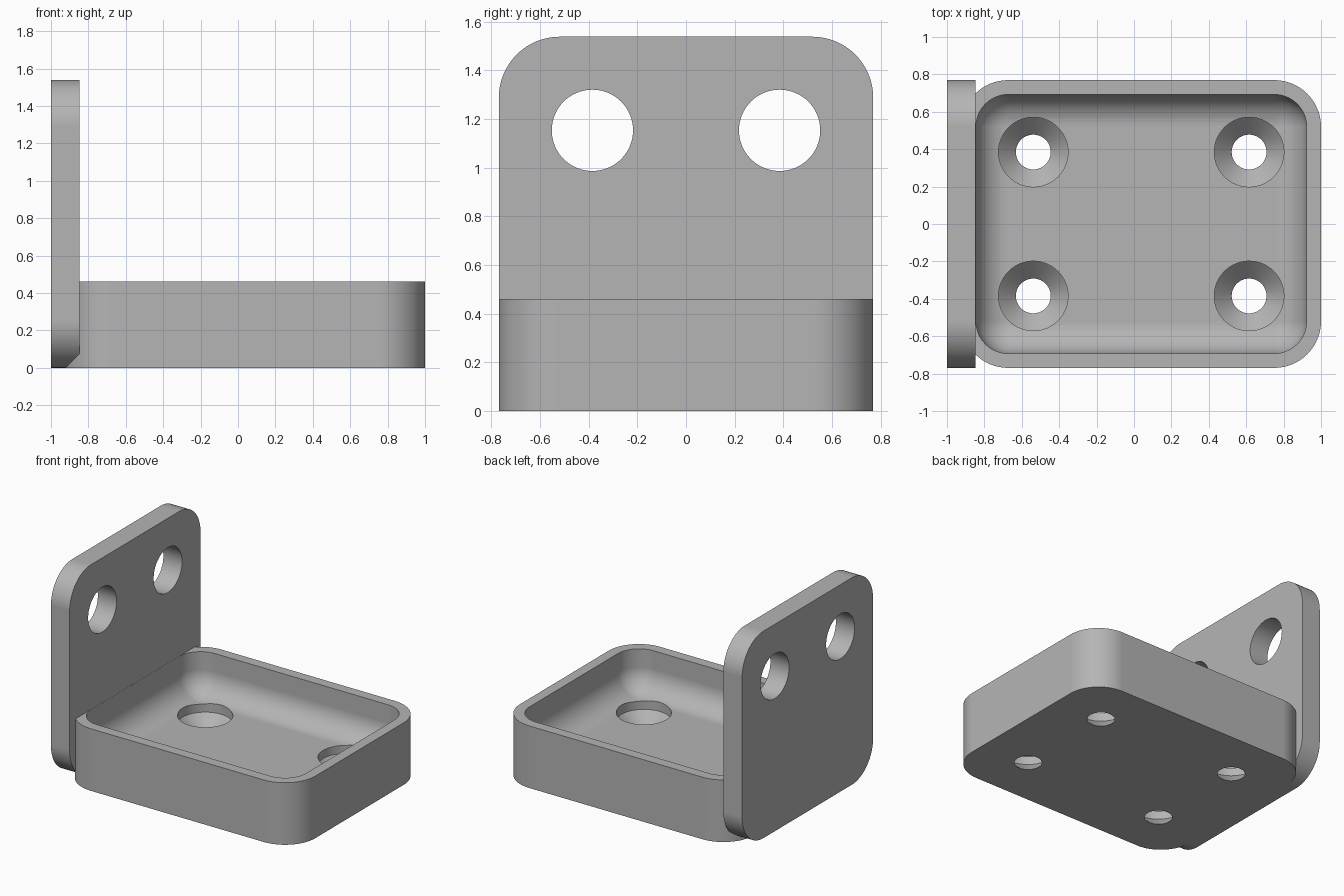
import bpy, bmesh
from math import sin, cos, pi, radians
from mathutils import Matrix, Vector

cube = bpy.data.objects.get("Cube")
if cube:
    bpy.data.objects.remove(cube)

MM = 1 / 13             # one design unit
WIDTH = 20 * MM
RADIUS = 0.25           # corner radius shared by tray and plate
WALL = MM
FLOOR = 2 * MM
RIM = 6 * MM
PLATE_X = -1 + 2 * MM   # inner face of the plate
TRAY_X = -1 + MM        # hidden left side of the tray

grey = bpy.data.materials.new("plain grey")
grey.use_nodes = True
colour = (0.46, 0.46, 0.46, 1)
grey.diffuse_color = colour
grey.node_tree.nodes["Principled BSDF"].inputs["Base Color"].default_value = colour


def rounded_rect(u0, u1, v0, v1, r, steps=16):
    """Counter-clockwise outline of a rounded rectangle."""
    centres = [(u1 - r, v1 - r), (u0 + r, v1 - r), (u0 + r, v0 + r), (u1 - r, v0 + r)]
    return [(cu + r * cos((k + i / steps) * pi / 2), cv + r * sin((k + i / steps) * pi / 2))
            for k, (cu, cv) in enumerate(centres) for i in range(steps + 1)]


def circle(r, steps=64):
    return [(r * cos(2 * pi * i / steps), r * sin(2 * pi * i / steps)) for i in range(steps)]


def loft(name, rings, matrix=Matrix()):
    """Solid made from (outline, height) rings, capped at both ends."""
    bm = bmesh.new()
    loops = [[bm.verts.new(matrix @ Vector((u, v, h))) for u, v in pts] for pts, h in rings]
    for a, b in zip(loops, loops[1:]):
        for i in range(len(a)):
            j = (i + 1) % len(a)
            bm.faces.new((a[i], a[j], b[j], b[i]))
    bm.faces.new(loops[0][::-1])
    bm.faces.new(loops[-1])
    bmesh.ops.recalc_face_normals(bm, faces=bm.faces)
    mesh = bpy.data.meshes.new(name)
    bm.to_mesh(mesh)
    bm.free()
    mesh.materials.append(grey)
    obj = bpy.data.objects.new(name, mesh)
    bpy.context.collection.objects.link(obj)
    return obj


def combine(target, tool, operation):
    """Apply a boolean and discard the tool."""
    tool.hide_render = True
    mod = target.modifiers.new(operation, 'BOOLEAN')
    mod.operation = operation
    mod.solver = 'EXACT'
    mod.object = tool
    bpy.context.view_layer.objects.active = target
    bpy.ops.object.modifier_apply(modifier=mod.name)
    bpy.data.objects.remove(tool)


# Tray block and upright plate
outline = rounded_rect(TRAY_X, 1, -WIDTH / 2, WIDTH / 2, RADIUS)
bracket = loft("tray_bracket", [(outline, 0), (outline, RIM)])

sideways = Matrix(((0, 0, 1, 0), (1, 0, 0, 0), (0, 1, 0, 0), (0, 0, 0, 1)))
outline = rounded_rect(-WIDTH / 2, WIDTH / 2, 0, WIDTH, RADIUS)
plate = loft("upright_plate", [(outline, -1), (outline, PLATE_X)], sideways)
combine(bracket, plate, 'UNION')

# Tray cavity with a rounded floor edge
corner = RADIUS - WALL
fillet = corner - 0.001
rings = []
for i in range(13):
    a = i / 12 * pi / 2
    inset = fillet * (1 - sin(a))
    d = WALL + inset
    rings.append((rounded_rect(TRAY_X + d + 0.001, 1 - d, d - WIDTH / 2, WIDTH / 2 - d,
                               corner - inset), FLOOR + fillet * (1 - cos(a))))
rings.append((rings[-1][0], RIM + 0.1))
combine(bracket, loft("cavity_cutter", rings), 'DIFFERENCE')

# Countersunk screw holes in the floor
HOLE, HEAD = 0.093, 0.186
for x in (TRAY_X + 5 * MM, 1 - 5 * MM):
    for y in (-5 * MM, 5 * MM):
        screw = loft("screw_cutter",
                     [(circle(HOLE), -0.1), (circle(HOLE), 0),
                      (circle(HEAD), HEAD - HOLE), (circle(HEAD), RIM)],
                     Matrix.Translation((x, y, 0)))
        combine(bracket, screw, 'DIFFERENCE')

# Round holes through the plate
for y in (-5 * MM, 5 * MM):
    hole = loft("plate_hole_cutter", [(circle(0.167), -1.1), (circle(0.167), -0.7)],
                Matrix.Translation((0, y, 15 * MM)) @ sideways)
    combine(bracket, hole, 'DIFFERENCE')

# Smooth curves, crisp edges
bpy.ops.object.select_all(action='DESELECT')
bracket.select_set(True)
bpy.context.view_layer.objects.active = bracket
bpy.ops.object.shade_smooth_by_angle(angle=radians(25))
weighted = bracket.modifiers.new("weighted_normals", 'WEIGHTED_NORMAL')
weighted.keep_sharp = True
